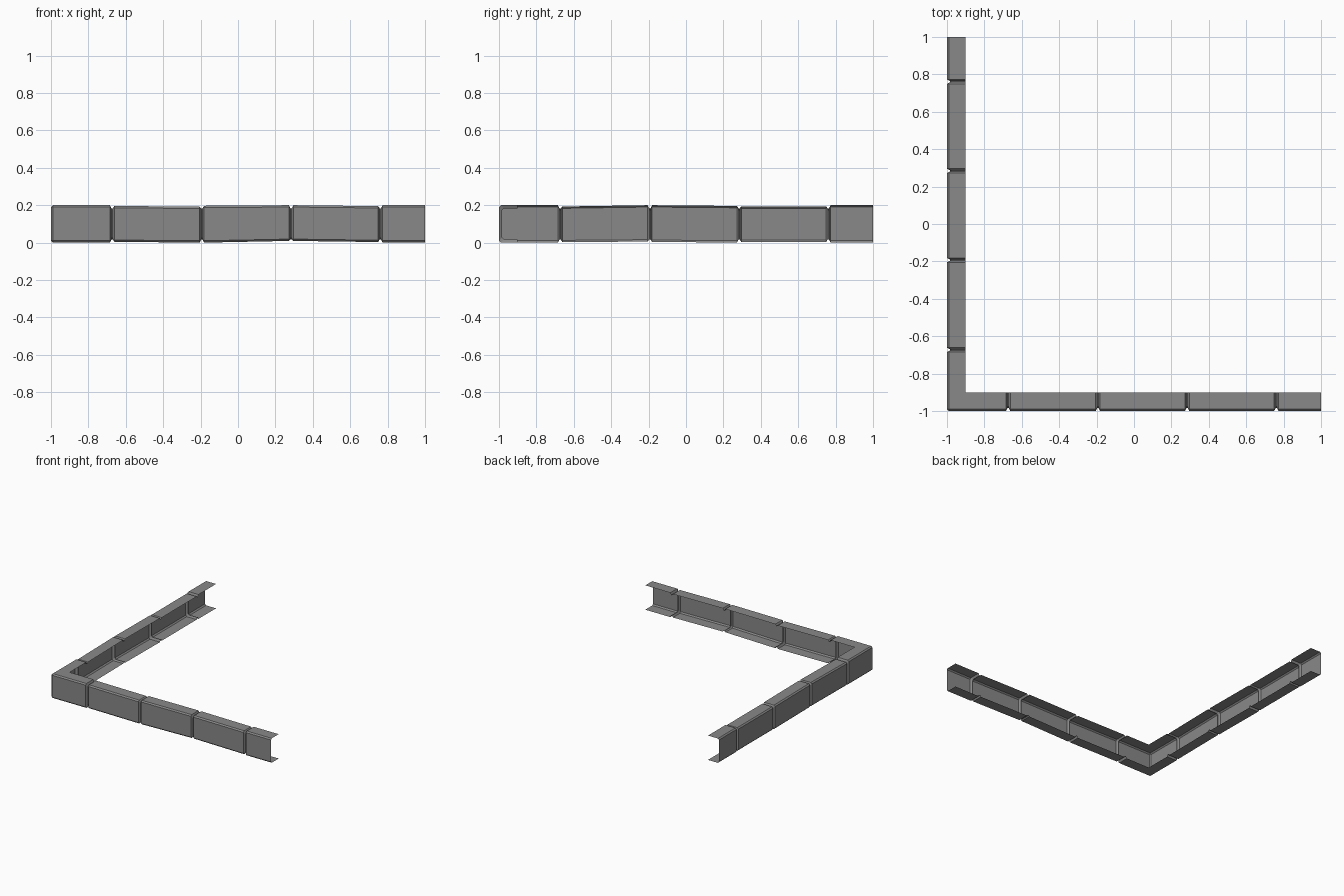
import bpy
import bmesh

if "Cube" in bpy.data.objects:
    bpy.data.objects.remove(bpy.data.objects["Cube"], do_unlink=True)

# Stone colour
stone = bpy.data.materials.new("stone_grey")
stone.use_nodes = True
colour = (0.25, 0.25, 0.25, 1)
stone.diffuse_color = colour
stone.node_tree.nodes["Principled BSDF"].inputs["Base Color"].default_value = colour

WIDTH, HEIGHT, BEVEL, DEPTH = 0.1, 0.2, 0.01, 0.017
SEAMS = [-0.673, -0.193, 0.284, 0.761]


def place(leg, along, off, z):
    """Front leg runs along x, side leg runs along y."""
    return (along, -1 + off, z) if leg == "front" else (-1 + off, along, z)


def section(leg, along, inset=0, top=0, bottom=0, corner=False):
    """Open channel section, with its opening towards the inside of the corner."""
    high, low = HEIGHT - inset - top, inset + bottom
    profile = [(WIDTH, high), (inset + BEVEL, high), (inset, high - BEVEL),
               (inset, low + BEVEL), (inset + BEVEL, low), (WIDTH, low)]
    return [place(leg, -1 + max(off, BEVEL) if corner else along, off, z)
            for off, z in profile]


def block(name, sections):
    bm = bmesh.new()
    rows = [[bm.verts.new(p) for p in s] for s in sections]
    for a, b in zip(rows, rows[1:]):
        for i in range(len(a) - 1):
            bm.faces.new((a[i], a[i + 1], b[i + 1], b[i]))
    bmesh.ops.remove_doubles(bm, verts=bm.verts, dist=0.0001)
    bmesh.ops.recalc_face_normals(bm, faces=bm.faces)
    # Make the outside of the shell face outwards
    outer = min(bm.faces, key=lambda f: f.calc_center_median().y)
    if outer.normal.y > 0 or (abs(outer.normal.y) < 0.1 and outer.normal.x > 0):
        bmesh.ops.reverse_faces(bm, faces=bm.faces)
    mesh = bpy.data.meshes.new(name)
    bm.to_mesh(mesh)
    bm.free()
    mesh.materials.append(stone)
    bpy.context.collection.objects.link(bpy.data.objects.new(name, mesh))


def joint(leg, seam, side, top=0, bottom=0):
    """Block end: groove floor, then chamfer up to the block face."""
    return [section(leg, seam, DEPTH),
            section(leg, seam + side * 0.003, DEPTH),
            section(leg, seam + side * 0.012, 0, top, bottom)]


# Slight unevenness of each block: top and bottom at its two ends
TILTS = {
    "front": [(0.004, 0.004, 0.008, 0), (0.003, 0, 0, 0.009), (0, 0.009, 0.005, 0.003)],
    "side": [(0.007, 0.002, 0, 0.006), (0, 0.004, 0.004, 0), (0.007, 0.003, 0.007, 0.003)],
}

# Corner block wraps both legs
block("corner_block",
      joint("front", SEAMS[0], -1)
      + [section("front", -1, corner=True), section("side", -1, corner=True)]
      + joint("side", SEAMS[0], -1)[::-1])

# Straight blocks and the open-ended last block on each leg
for leg, tilts in TILTS.items():
    for i, (t0, b0, t1, b1) in enumerate(tilts):
        block(f"{leg}_block_{i + 1}",
              joint(leg, SEAMS[i], 1, t0, b0)
              + joint(leg, SEAMS[i + 1], -1, t1, b1)[::-1])
    block(f"{leg}_end_block", joint(leg, SEAMS[-1], 1) + [section(leg, 1)])
